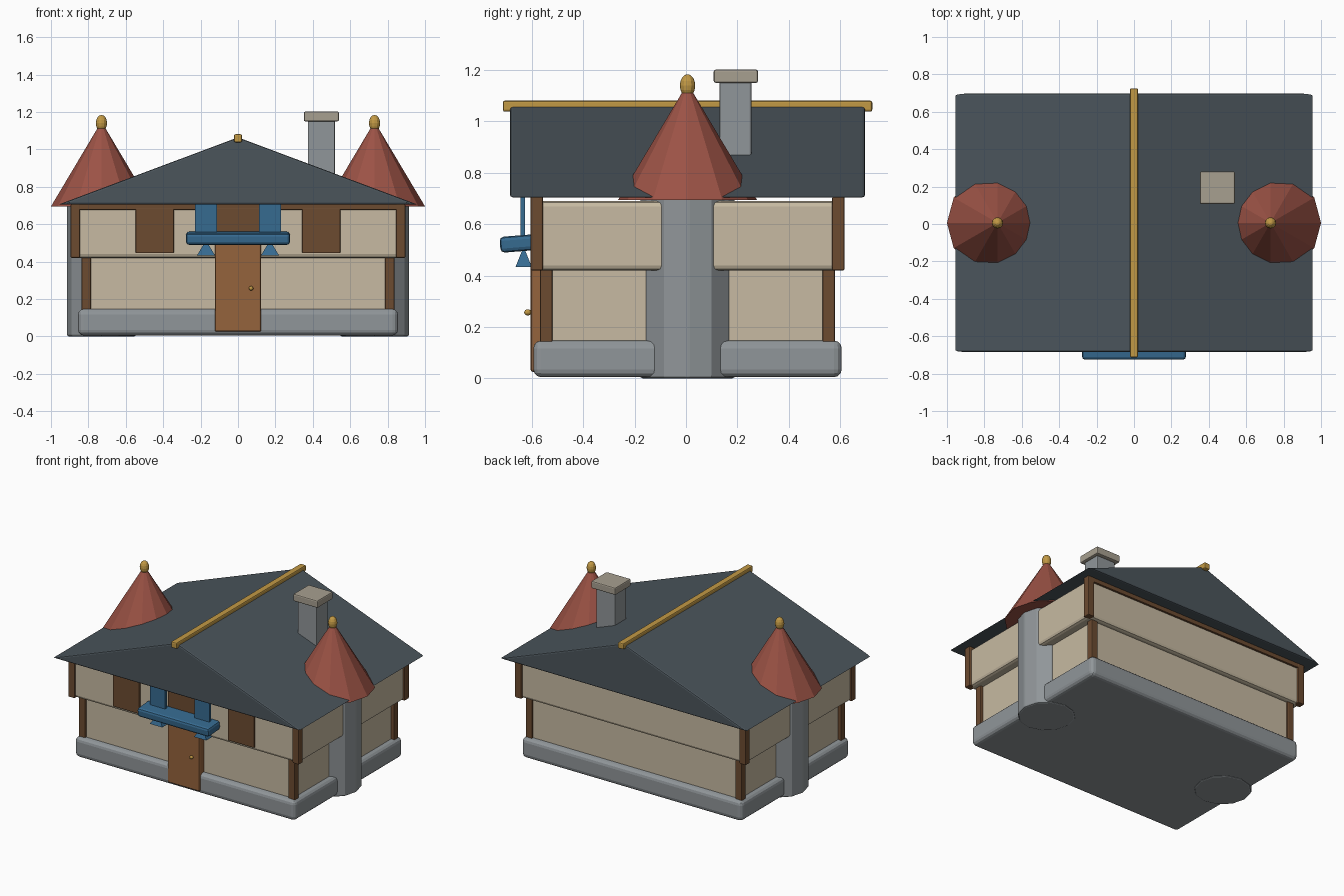
import bpy, bmesh
from mathutils import Vector

if "Cube" in bpy.data.objects:
    bpy.data.objects.remove(bpy.data.objects["Cube"])

CY = 0.006  # depth centre of the house body


def mat(name, r, g, b):
    m = bpy.data.materials.new(name)
    m.diffuse_color = (r, g, b, 1)
    m.use_nodes = True
    m.node_tree.nodes["Principled BSDF"].inputs["Base Color"].default_value = m.diffuse_color
    return m


STONE = mat("stone", 0.28, 0.305, 0.32)
CREAM = mat("plaster", 0.57, 0.49, 0.36)
TIMBER = mat("timber", 0.15, 0.07, 0.03)
DOOR = mat("door_wood", 0.30, 0.125, 0.045)
SLATE = mat("slate", 0.07, 0.09, 0.105)
RED = mat("red_tile", 0.33, 0.085, 0.06)
GOLD = mat("gold", 0.54, 0.32, 0.06)
BLUE = mat("blue_paint", 0.037, 0.145, 0.28)
CAP = mat("cap_stone", 0.39, 0.35, 0.28)


def finish(bm, name, m, bevel=0, segs=2):
    bmesh.ops.recalc_face_normals(bm, faces=bm.faces)
    me = bpy.data.meshes.new(name)
    bm.to_mesh(me)
    bm.free()
    me.materials.append(m)
    ob = bpy.data.objects.new(name, me)
    bpy.context.collection.objects.link(ob)
    if bevel:
        b = ob.modifiers.new("bevel", 'BEVEL')
        b.width, b.segments = bevel, segs
        b.limit_method = 'ANGLE'
    return ob


def box(name, x, y, z, m, bevel=0, segs=2):
    """Box from (min, max) ranges on each axis."""
    bm = bmesh.new()
    bmesh.ops.create_cube(bm, size=1)
    for v in bm.verts:
        v.co = Vector([(a + b) / 2 + c * (b - a) for (a, b), c in zip((x, y, z), v.co)])
    return finish(bm, name, m, bevel, segs)


def cone(name, loc, r1, r2, z0, z1, m, sides=12, bevel=0):
    bm = bmesh.new()
    bmesh.ops.create_cone(bm, cap_ends=True, segments=sides, radius1=r1, radius2=r2, depth=z1 - z0)
    bmesh.ops.translate(bm, verts=bm.verts, vec=(*loc, (z0 + z1) / 2))
    return finish(bm, name, m, bevel)


def ball(name, loc, size, m):
    bm = bmesh.new()
    bmesh.ops.create_uvsphere(bm, u_segments=12, v_segments=8, radius=1)
    for v in bm.verts:
        v.co = Vector(loc) + v.co * Vector(size)
    return finish(bm, name, m)


def around(h):
    return (CY - h, CY + h)


# Stone plinth and two storeys
box("plinth", (-0.855, 0.855), around(0.6), (0.005, 0.147), STONE, 0.03, 3)
box("lower_storey", (-0.815, 0.815), around(0.562), (0.1, 0.45), CREAM, 0.008)
box("upper_storey", (-0.882, 0.882), around(0.598), (0.42, 0.69), CREAM, 0.02)

# Timber corner posts and front/back top beams
for sx, side in ((-1, "left"), (1, "right")):
    for sy, end in ((-1, "front"), (1, "back")):
        for level, px, py, z in (("lower", 0.812, 0.550, (0.12, 0.43)),
                                 ("upper", 0.870, 0.587, (0.42, 0.708))):
            x, y = sx * px, CY + sy * py
            box(f"{level}_post_{end}_{side}", (x - 0.025, x + 0.025),
                (y - 0.024, y + 0.024), z, TIMBER, 0.006)
for sy, end in ((-1, "front"), (1, "back")):
    y = CY + sy * 0.587
    box(f"top_beam_{end}", (-0.89, 0.89), (y - 0.022, y + 0.022), (0.676, 0.71), TIMBER, 0.005)

# Gable roof as a solid prism
bm = bmesh.new()
f = bm.faces.new([bm.verts.new((x, CY - 0.691, z))
                  for x, z in ((-0.96, 0.705), (0.96, 0.705), (0, 1.064))])
ext = bmesh.ops.extrude_face_region(bm, geom=[f])
bmesh.ops.translate(bm, vec=(0, 1.382, 0),
                    verts=[g for g in ext["geom"] if isinstance(g, bmesh.types.BMVert)])
finish(bm, "roof", SLATE, 0.01)
box("ridge_beam", (-0.022, 0.022), (-0.713, 0.725), (1.038, 1.081), GOLD, 0.008)

# Side towers with conical caps and finials
for sx, side in ((-1, "left"), (1, "right")):
    c = (sx * 0.73, CY)
    cone(f"tower_{side}", c, 0.185, 0.185, 0, 0.71, STONE, 12, 0.01)
    cone(f"tower_cap_{side}", c, 0.27, 0.014, 0.695, 1.125, RED)
    ball(f"finial_{side}", (*c, 1.14), (0.03, 0.03, 0.044), GOLD)

# Chimney
box("chimney", (0.373, 0.518), (0.13, 0.254), (0.75, 1.16), STONE, 0.006)
box("chimney_cap", (0.352, 0.54), (0.108, 0.28), (1.15, 1.202), CAP, 0.008)

# Door, knob and shutters
box("door", (-0.124, 0.124), (-0.605, -0.54), (0.025, 0.52), DOOR, 0.01)
ball("door_knob", (0.07, -0.616, 0.257), (0.012, 0.014, 0.012), GOLD)
for x, side in ((-0.445, "left"), (0.445, "right")):
    box(f"window_{side}", (x - 0.102, x + 0.102), (-0.605, -0.57), (0.445, 0.685), TIMBER, 0.004)
box("balcony_door", (-0.12, 0.12), (-0.605, -0.57), (0.5, 0.685), TIMBER, 0.004)

# Balcony slab (slightly tilted), uprights and brackets
slab = box("balcony", (-0.278, 0.278), (-0.068, 0.068), (-0.031, 0.031), BLUE, 0.016)
slab.location = (0, -0.656, 0.525)
slab.rotation_euler.x = 0.08
for sx, side in ((-1, "left"), (1, "right")):
    x = sx * 0.171
    box(f"balcony_upright_{side}", (x - 0.058, x + 0.058), (-0.645, -0.626), (0.5, 0.72), BLUE)
    b = box(f"balcony_bracket_{side}", (x - 0.048, x + 0.048), (-0.664, -0.6), (0.433, 0.505), BLUE)
    for v in b.data.vertices:
        if v.co.z > 0.47:
            v.co.x = x + (v.co.x - x) * 0.1
            v.co.y = -0.632 + (v.co.y + 0.632) * 0.1
